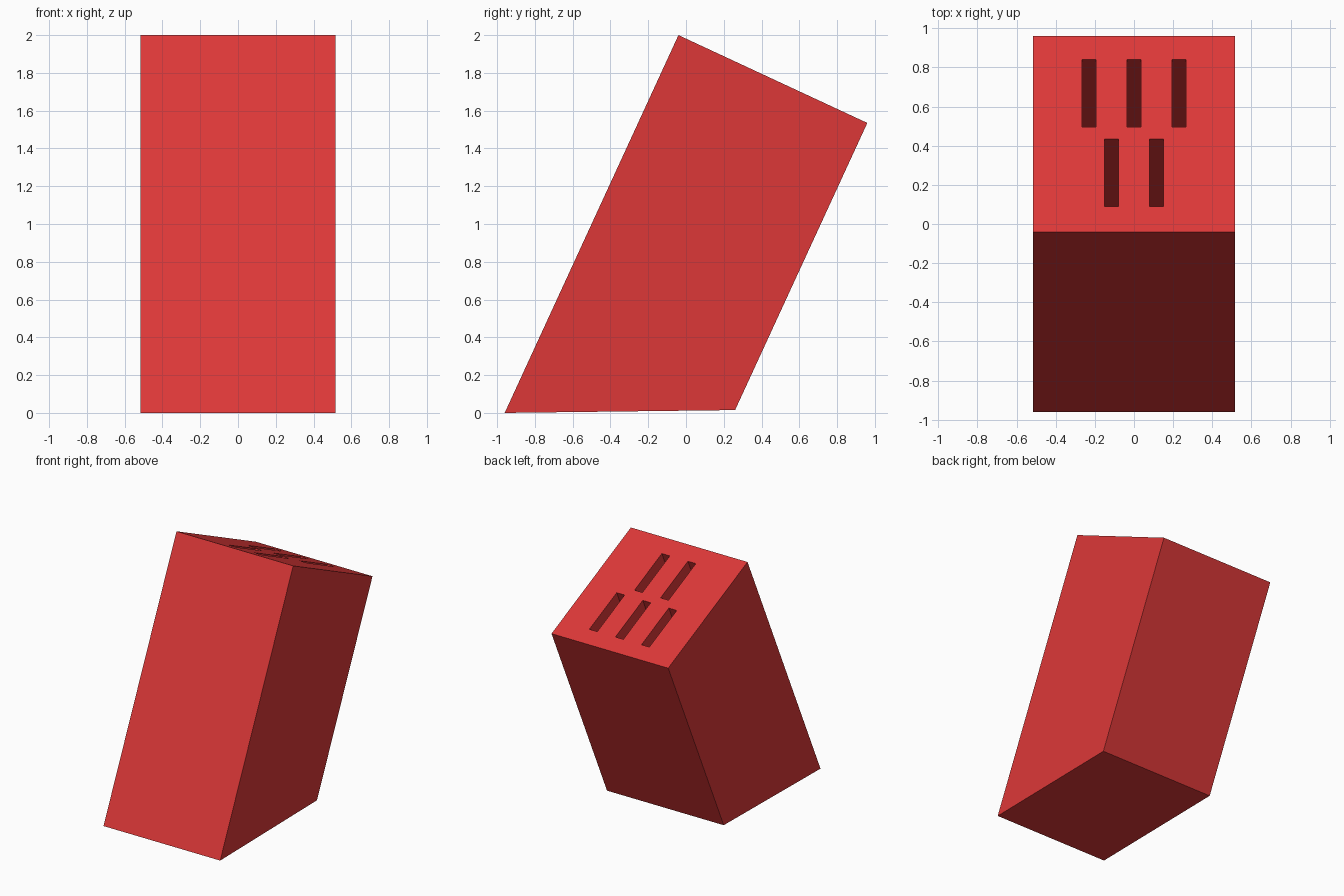
import bpy, bmesh
from mathutils import Vector

if "Cube" in bpy.data.objects:
    bpy.data.objects.remove(bpy.data.objects["Cube"])

red = bpy.data.materials.new("red")
red.diffuse_color = (0.72, 0.039, 0.039, 1)
red.use_nodes = True
red.node_tree.nodes["Principled BSDF"].inputs["Base Color"].default_value = red.diffuse_color

TOP_FRONT, TOP_BACK = Vector((0, -0.04, 2.0)), Vector((0, 0.96, 1.535))
BOTTOM_FRONT, BOTTOM_BACK = Vector((0, -0.96, 0.0)), Vector((0, 0.26, 0.015))
LEAN = (TOP_FRONT - BOTTOM_FRONT).normalized()


def add_prism(bm, profile, x, half_width):
    """Extrude a side profile across x."""
    face = bm.faces.new([bm.verts.new((x - half_width, p.y, p.z)) for p in profile])
    out = bmesh.ops.extrude_face_region(bm, geom=[face])["geom"]
    verts = [g for g in out if isinstance(g, bmesh.types.BMVert)]
    bmesh.ops.translate(bm, verts=verts, vec=(2 * half_width, 0, 0))


def make_object(name, bm):
    bmesh.ops.recalc_face_normals(bm, faces=bm.faces)
    mesh = bpy.data.meshes.new(name)
    bm.to_mesh(mesh)
    bm.free()
    mesh.materials.append(red)
    obj = bpy.data.objects.new(name, mesh)
    bpy.context.collection.objects.link(obj)
    return obj


# Leaning block
bm = bmesh.new()
add_prism(bm, [BOTTOM_FRONT, BOTTOM_BACK, TOP_BACK, TOP_FRONT], 0, 0.515)
block = make_object("knife_block", bm)

# Slots: two staggered rows sunk along the lean of the block
bm = bmesh.new()
for y0, y1, centres in ((0.495, 0.84, (-0.23, 0, 0.23)), (0.09, 0.435, (-0.115, 0.115))):
    a, b = (TOP_FRONT.lerp(TOP_BACK, y - TOP_FRONT.y) for y in (y0, y1))
    for x in centres:
        add_prism(bm, [a - LEAN * 1.3, b - LEAN * 1.3, b + LEAN * 0.1, a + LEAN * 0.1], x, 0.035)
cutter = make_object("slot_cutter", bm)
cutter.hide_render = True

cut = block.modifiers.new("slots", "BOOLEAN")
cut.operation = "DIFFERENCE"
cut.solver = "EXACT"
cut.object = cutter
bpy.context.view_layer.objects.active = block
bpy.ops.object.modifier_apply(modifier=cut.name)
bpy.data.objects.remove(cutter)
